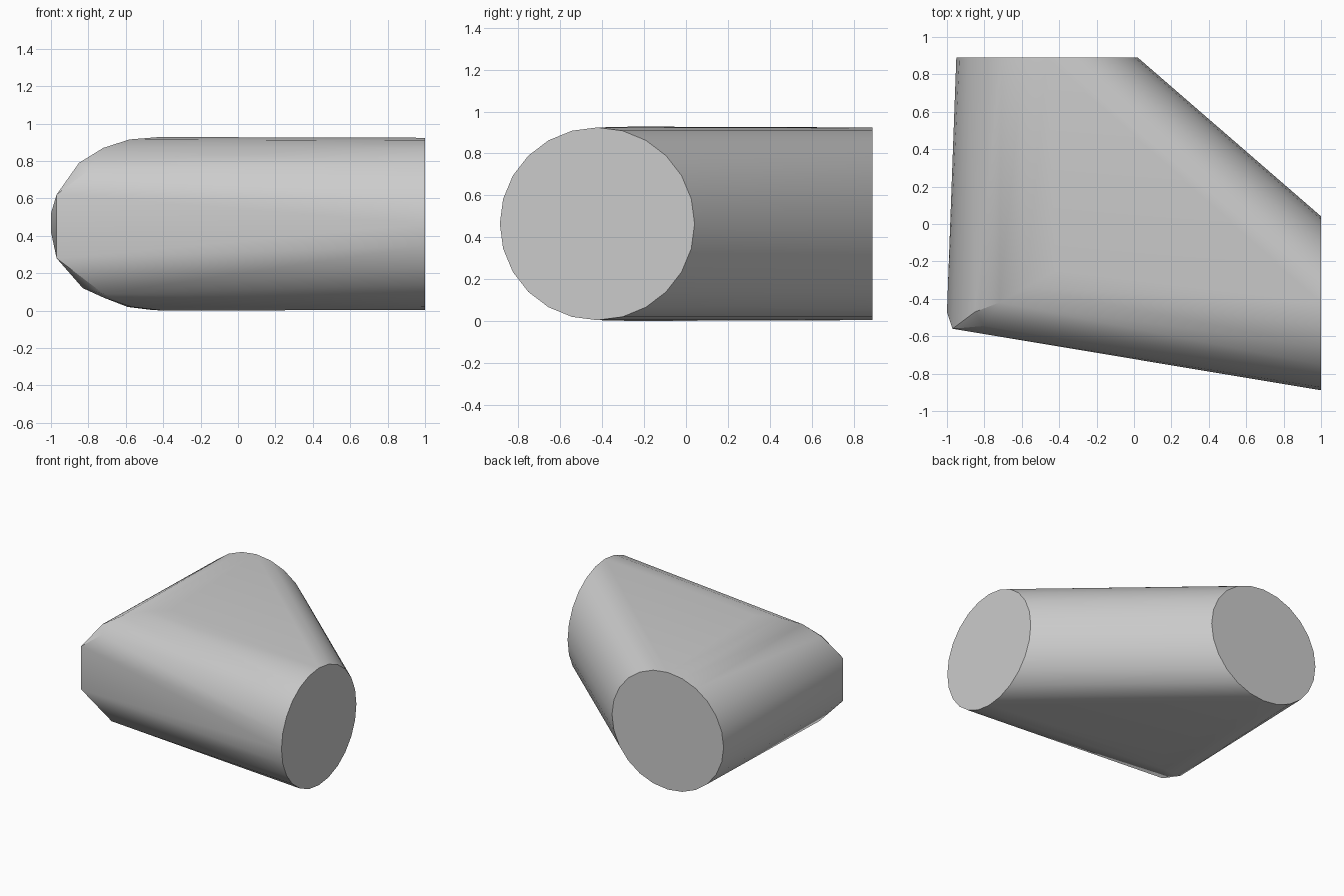
import bpy, bmesh, math
from mathutils import Vector

cube = bpy.data.objects.get("Cube")
if cube:
    bpy.data.objects.remove(cube, do_unlink=True)

# Single plain grey
grey = bpy.data.materials.new("light_grey")
grey.use_nodes = True
colour = (0.6, 0.6, 0.6, 1)
grey.diffuse_color = colour
grey.node_tree.nodes["Principled BSDF"].inputs["Base Color"].default_value = colour


def ring(centre, across, half_width, half_height, sides=24):
    """Points of an oval opening, standing upright along the given direction."""
    points = []
    for i in range(sides):
        angle = math.tau * i / sides
        points.append(Vector(centre)
                      + Vector(across) * half_width * math.cos(angle)
                      + Vector((0, 0, half_height * math.sin(angle))))
    return points


# Two round ends of the bent pipe
points = ring((1, -0.424, 0.464), (0, 1, 0), 0.465, 0.46)
points += ring((-0.465, 0.89, 0.464), (1, 0, 0), 0.485, 0.46)

# Outer bend: upper half, then lower half
points += [Vector(p) for p in (
    (-1, -0.47, 0.52), (-0.97, -0.56, 0.62), (-0.8, -0.545, 0.75),
    (-0.85, -0.47, 0.79), (-0.72, -0.42, 0.87), (-0.58, -0.34, 0.915),
    (-0.42, -0.25, 0.928),
    (-1, -0.47, 0.42), (-0.97, -0.56, 0.28), (-0.72, -0.54, 0.09),
    (-0.83, -0.47, 0.12), (-0.72, -0.42, 0.07), (-0.57, -0.34, 0.02),
    (-0.4, -0.25, 0))]

# Wrap the ends and bend in one convex skin
bm = bmesh.new()
for point in points:
    bm.verts.new(point)
result = bmesh.ops.convex_hull(bm, input=bm.verts)
loose = [v for v in bm.verts if not v.link_faces]
bmesh.ops.delete(bm, geom=loose, context='VERTS')
bmesh.ops.dissolve_limit(bm, angle_limit=math.radians(0.2),
                         verts=bm.verts, edges=bm.edges)
bmesh.ops.recalc_face_normals(bm, faces=bm.faces)
mesh = bpy.data.meshes.new("elbow_hull")
bm.to_mesh(mesh)
bm.free()
mesh.materials.append(grey)

elbow = bpy.data.objects.new("elbow_hull", mesh)
bpy.context.collection.objects.link(elbow)
bpy.ops.object.select_all(action='DESELECT')
elbow.select_set(True)
bpy.context.view_layer.objects.active = elbow
bpy.ops.object.shade_smooth_by_angle(angle=math.radians(30))
